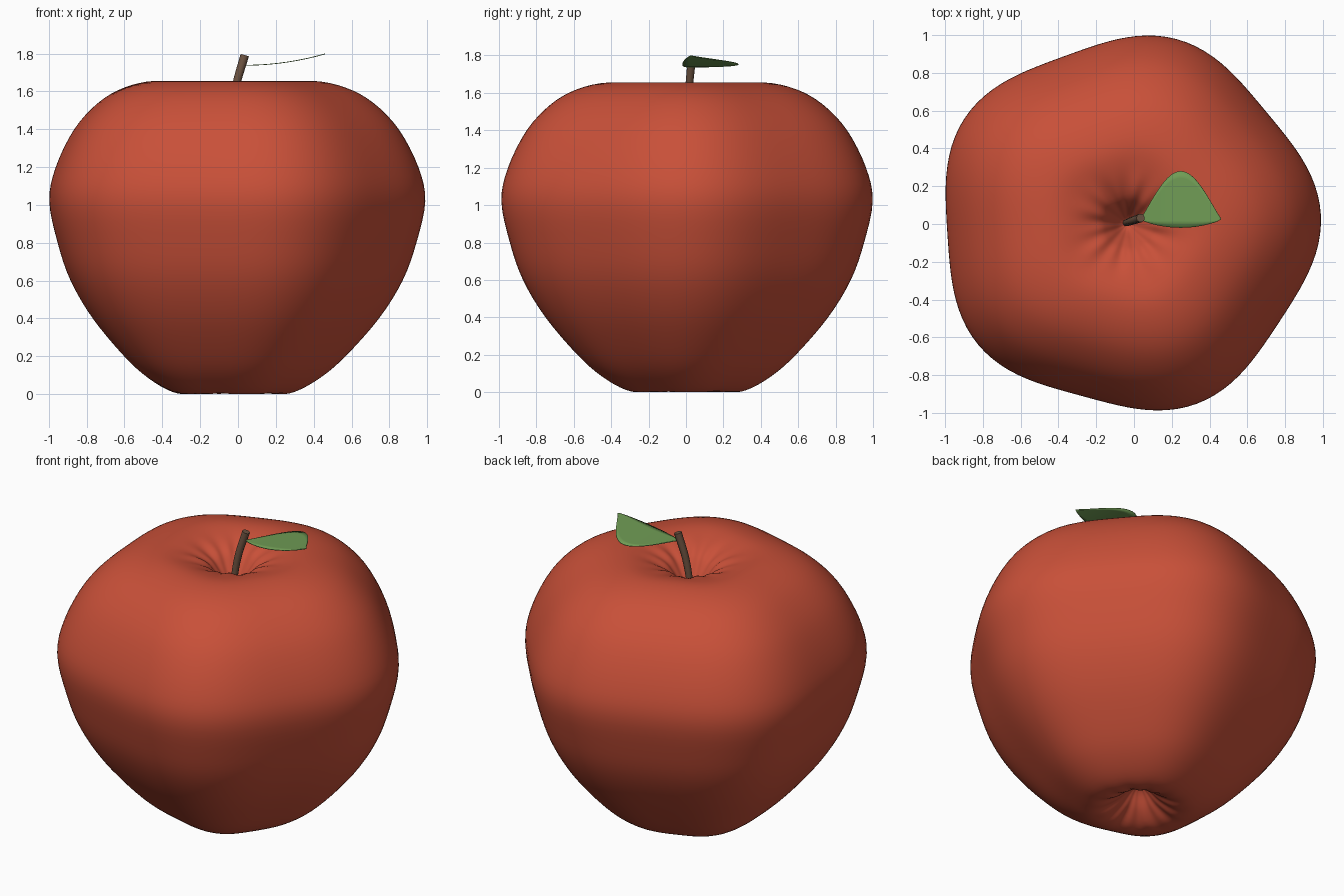
import bpy, bmesh, math
from mathutils import Vector

cube = bpy.data.objects.get("Cube")
if cube:
    bpy.data.objects.remove(cube)


def material(name, rgb):
    m = bpy.data.materials.new(name)
    m.use_nodes = True
    m.diffuse_color = (*rgb, 1)
    bsdf = next(n for n in m.node_tree.nodes if n.type == 'BSDF_PRINCIPLED')
    bsdf.inputs["Base Color"].default_value = (*rgb, 1)
    return m


def add_object(name, data, mat):
    ob = bpy.data.objects.new(name, data)
    bpy.context.collection.objects.link(ob)
    data.materials.append(mat)
    return ob


def finish(bm, name, mat):
    for f in bm.faces:
        f.smooth = True
    me = bpy.data.meshes.new(name)
    bm.to_mesh(me)
    bm.free()
    return add_object(name, me, mat)


def smooth_path(points, steps):
    """Catmull-Rom curve through 2D points."""
    pts = [Vector(p) for p in points]
    pts = [2 * pts[0] - pts[1]] + pts + [2 * pts[-1] - pts[-2]]
    out = []
    for a, b, c, d in zip(pts, pts[1:], pts[2:], pts[3:]):
        for i in range(steps):
            t = i / steps
            out.append(0.5 * (2 * b + (c - a) * t + (2 * a - 5 * b + 4 * c - d) * t ** 2
                              + (3 * b - a - 3 * c + d) * t ** 3))
    return out + [pts[-2]]


skin = material("apple red", (0.58, 0.08, 0.04))
bark = material("stem brown", (0.15, 0.085, 0.052))
green = material("leaf green", (0.16, 0.33, 0.09))

# Fruit: lathed profile with five lobes and creases around both dimples
PROFILE = [(0, 1.40), (.04, 1.43), (.1, 1.52), (.16, 1.585), (.28, 1.635), (.42, 1.655),
           (.58, 1.62), (.72, 1.54), (.85, 1.4), (.95, 1.2), (.985, 1.02), (.94, .8),
           (.87, .6), (.75, .4), (.58, .2), (.45, .085), (.32, .012), (.22, .006),
           (.12, .06), (.05, .13), (0, .16)]
SEGMENTS = 120
CENTRE = Vector((-0.035, 0, 0))
LOBE = math.radians(3)


def skin_point(r, z, a):
    lobes = math.cos(5 * (a - LOBE))
    crease = math.exp(-((r - .17) / .09) ** 2) * (lobes + .6 * math.cos(13 * a + 1))
    z += (.009 if z > 1 else -.007) * crease
    r *= 1 + .036 * lobes + .008 * math.cos(2 * a + .8)
    return CENTRE + Vector((r * math.cos(a), r * math.sin(a), max(z, 0)))


bm = bmesh.new()
path = smooth_path(PROFILE, 4)
top = bm.verts.new(CENTRE + Vector((0, 0, path[0].y)))
bottom = bm.verts.new(CENTRE + Vector((0, 0, path[-1].y)))
rings = [[bm.verts.new(skin_point(p.x, p.y, math.tau * i / SEGMENTS))
          for i in range(SEGMENTS)] for p in path[1:-1]]
for i in range(SEGMENTS):
    j = (i + 1) % SEGMENTS
    bm.faces.new((top, rings[0][i], rings[0][j]))
    bm.faces.new((bottom, rings[-1][j], rings[-1][i]))
    for upper, lower in zip(rings, rings[1:]):
        bm.faces.new((upper[i], lower[i], lower[j], upper[j]))
bmesh.ops.recalc_face_normals(bm, faces=bm.faces)
finish(bm, "fruit", skin)

# Stem: bent tapered tube with closed ends
curve = bpy.data.curves.new("stem", 'CURVE')
curve.dimensions = '3D'
curve.bevel_depth = 0.02
curve.bevel_resolution = 3
curve.use_fill_caps = True
spline = curve.splines.new('BEZIER')
STEM = [(-.045, .005, 1.38), (-.012, .016, 1.62), (.035, .032, 1.79)]
spline.bezier_points.add(len(STEM) - 1)
for point, co in zip(spline.bezier_points, STEM):
    point.co = co
    point.handle_left_type = point.handle_right_type = 'AUTO'
    point.radius = 0.9 + 0.25 * (co[2] - 1.38) / 0.41
add_object("stem", curve, bark)

# Leaf: thin sheet curling up towards its tip
bm = bmesh.new()
ROWS, COLS = 24, 8
grid = []
for i in range(ROWS + 1):
    t = i / ROWS
    bulge = math.sin(math.pi * t)
    front = .025 - .045 * bulge ** .7
    back = .03 + .25 * bulge ** 1.1
    z = 1.74 + .06 * t ** 2
    grid.append([bm.verts.new((.035 + .425 * t, front + (back - front) * k / COLS, z))
                 for k in range(COLS + 1)])
for a, b in zip(grid, grid[1:]):
    for k in range(COLS):
        bm.faces.new((a[k], b[k], b[k + 1], a[k + 1]))
leaf = finish(bm, "leaf", green)
solid = leaf.modifiers.new("thickness", 'SOLIDIFY')
solid.thickness = 0.004
